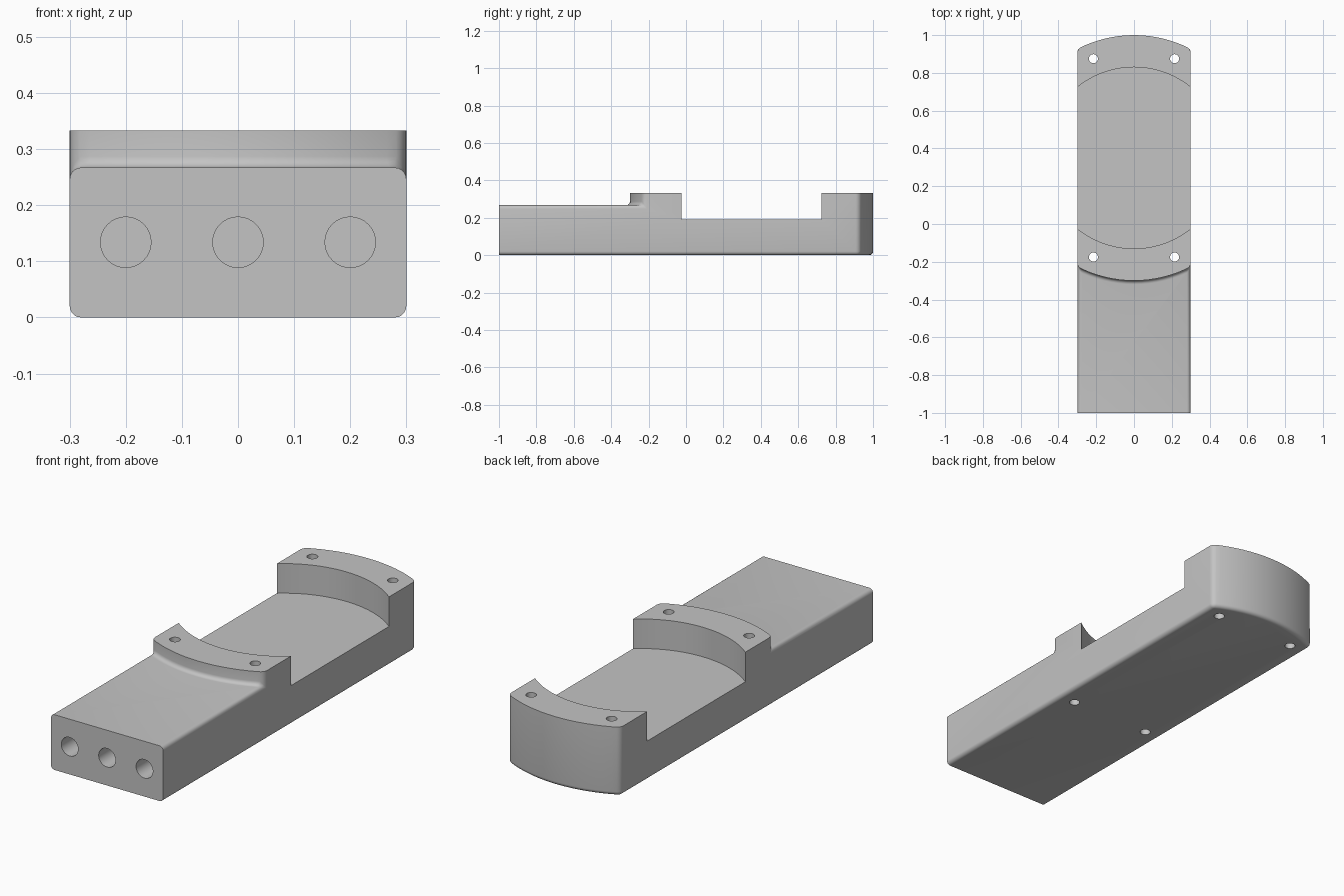
import bpy, bmesh, math
from mathutils import Matrix, Vector

default = bpy.data.objects.get("Cube")
if default:
    bpy.data.objects.remove(default, do_unlink=True)

HALF, CY, R_OUT, R_IN = 0.3, 0.35, 0.65, 0.48
DECK, TOP, FLOOR, FILLET = 0.267, 0.333, 0.19, 0.02
STEPS = 16


def arc(sign):
    """Plan arc from the right side to the left side, bulging to +y or -y."""
    a = math.asin(HALF / R_OUT)
    angles = [-a + 2 * a * i / STEPS for i in range(STEPS + 1)]
    return [(R_OUT * math.sin(t), CY + sign * R_OUT * math.cos(t)) for t in angles]


def new_object(name, bm):
    mesh = bpy.data.meshes.new(name)
    bm.to_mesh(mesh)
    bm.free()
    obj = bpy.data.objects.new(name, mesh)
    bpy.context.collection.objects.link(obj)
    return obj


def raise_faces(bm, faces, height):
    out = bmesh.ops.extrude_face_region(bm, geom=faces)["geom"]
    verts = [g for g in out if isinstance(g, bmesh.types.BMVert)]
    bmesh.ops.translate(bm, verts=verts, vec=(0, 0, height))
    return [g for g in out if isinstance(g, bmesh.types.BMFace)]


# Body: a long low deck and a taller block with curved ends
bm = bmesh.new()
front = [bm.verts.new((x, y, 0)) for x, y in arc(-1)]
back = [bm.verts.new((x, y, 0)) for x, y in arc(1)]
nose = [bm.verts.new((s * HALF, -1, 0)) for s in (-1, 1)]
deck_face = bm.faces.new(nose + front[::-1])
block_face = bm.faces.new(front + back[::-1])
tops = raise_faces(bm, [deck_face, block_face], DECK)
block_top = max(tops, key=lambda f: f.calc_center_median().y)
raise_faces(bm, [block_top], TOP - DECK)
# Drop any faces left inside the solid before merging flat regions
bmesh.ops.delete(bm, geom=[f for f in bm.faces if all(not e.is_manifold and
                 len(e.link_faces) > 2 for e in f.edges)], context="FACES")
if not any(f.normal.z < -0.9 or abs(f.calc_center_median().z) < 1e-5 for f in bm.faces):
    bottom = [v for v in bm.verts if abs(v.co.z) < 1e-5]
    bmesh.ops.contextual_create(bm, geom=bottom)
bmesh.ops.recalc_face_normals(bm, faces=bm.faces)
bmesh.ops.dissolve_limit(bm, angle_limit=math.radians(0.2), verts=bm.verts, edges=bm.edges)

# Round the long edges, the upright corners and the step; keep top and nose sharp
rounded = [e for e in bm.edges
           if e.is_manifold and e.calc_face_angle(0) > math.radians(30)
           and not all(v.co.z > TOP - 0.001 for v in e.verts)
           and not all(v.co.y < -0.999 for v in e.verts)]
bmesh.ops.bevel(bm, geom=rounded, offset=FILLET, offset_type="OFFSET", segments=5,
                profile=0.5, affect="EDGES", clamp_overlap=False)
bmesh.ops.recalc_face_normals(bm, faces=bm.faces)
body = new_object("mounting_base", bm)


def cut(name, radius, length, centre, axis, sides):
    """Subtract a cylinder from the body, then discard the cutter."""
    bm = bmesh.new()
    turn = Vector((0, 0, 1)).rotation_difference(Vector(axis)).to_matrix().to_4x4()
    bmesh.ops.create_cone(bm, cap_ends=True, segments=sides, radius1=radius, radius2=radius,
                          depth=length, matrix=Matrix.Translation(centre) @ turn)
    cutter = new_object(name, bm)
    cutter.hide_render = True
    mod = body.modifiers.new(name, "BOOLEAN")
    mod.operation, mod.solver, mod.object = "DIFFERENCE", "EXACT", cutter
    bpy.ops.object.modifier_apply(modifier=mod.name)
    bpy.data.objects.remove(cutter, do_unlink=True)


bpy.ops.object.select_all(action="DESELECT")
body.select_set(True)
bpy.context.view_layer.objects.active = body

# Round pocket between the two curved walls
cut("pocket_cutter", R_IN, 1, (0, CY, FLOOR + 0.5), (0, 0, 1), 96)

# Screw holes through both walls
for x in (-0.215, 0.215):
    for y in (-0.175, 0.875):
        cut("screw_hole_cutter", 0.024, 1, (x, y, 0.2), (0, 0, 1), 24)

# Blind bores in the nose
for x in (-0.2, 0, 0.2):
    cut("bore_cutter", 0.045, 0.8, (x, -1, 0.134), (0, 1, 0), 32)

# Single grey finish
grey = bpy.data.materials.new("plain_grey")
grey.use_nodes = True
colour = (0.55, 0.55, 0.55, 1)
grey.diffuse_color = colour
grey.node_tree.nodes["Principled BSDF"].inputs["Base Color"].default_value = colour
body.data.materials.clear()
body.data.materials.append(grey)
for face in body.data.polygons:
    face.material_index = 0
bpy.ops.object.shade_smooth_by_angle(angle=math.radians(30))
